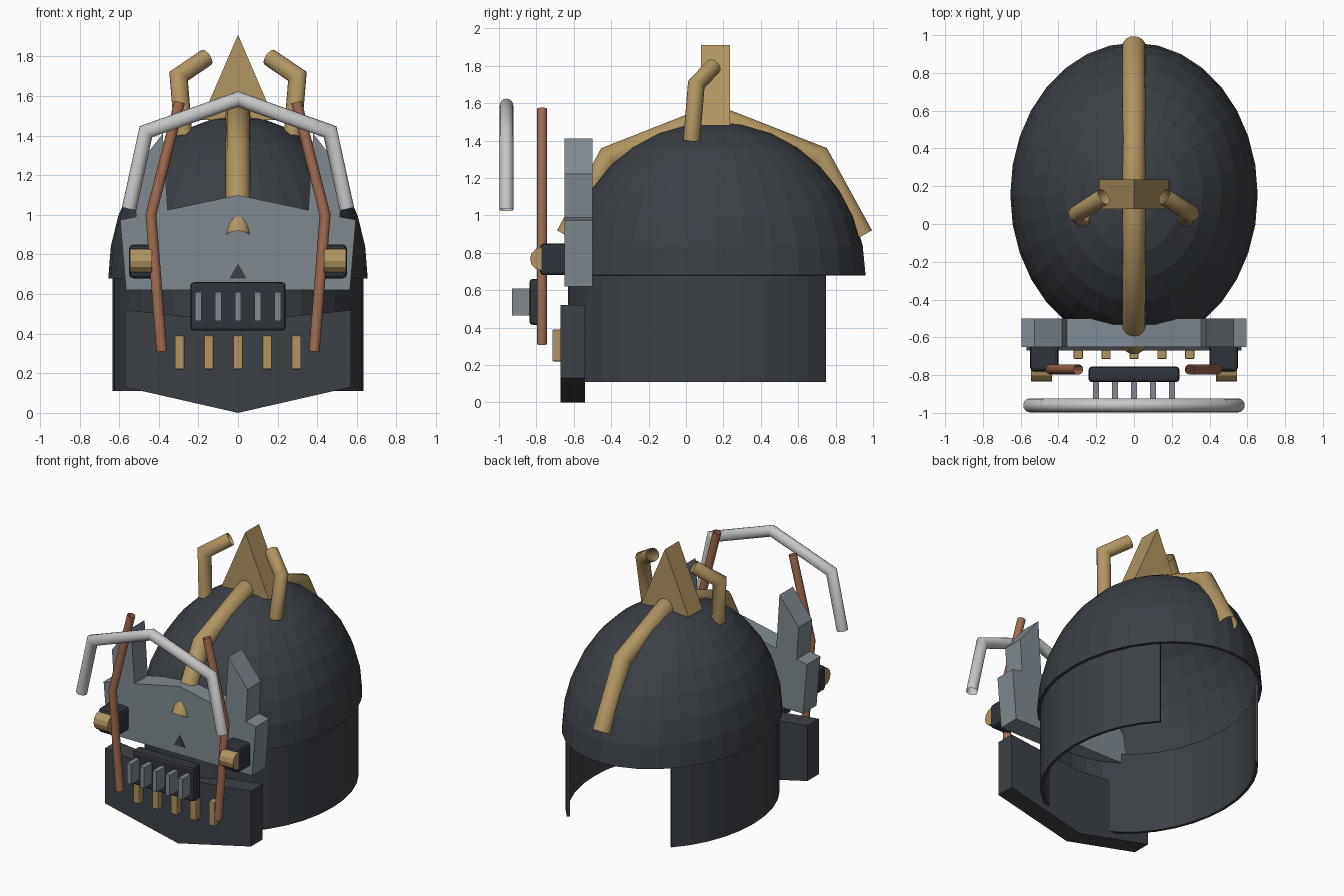
import bpy, bmesh, math
from mathutils import Vector

if "Cube" in bpy.data.objects:
    bpy.data.objects.remove(bpy.data.objects["Cube"])


def material(name, rgb):
    m = bpy.data.materials.new(name)
    m.diffuse_color = (*rgb, 1)
    m.use_nodes = True
    m.node_tree.nodes["Principled BSDF"].inputs["Base Color"].default_value = m.diffuse_color
    return m


DARK = material("dark steel", (0.045, 0.052, 0.062))
BLACK = material("black steel", (0.030, 0.034, 0.043))
GREY = material("grey steel", (0.215, 0.255, 0.285))
GOLD = material("old gold", (0.44, 0.30, 0.12))
COPPER = material("copper", (0.37, 0.15, 0.085))
SILVER = material("silver", (0.56, 0.57, 0.56))


def finish(name, bm, mat, smooth=0, recalc=True):
    if recalc:
        bmesh.ops.recalc_face_normals(bm, faces=bm.faces)
    me = bpy.data.meshes.new(name)
    bm.to_mesh(me)
    bm.free()
    me.materials.append(mat)
    ob = bpy.data.objects.new(name, me)
    bpy.context.collection.objects.link(ob)
    if smooth:
        bpy.context.view_layer.objects.active = ob
        ob.select_set(True)
        bpy.ops.object.shade_smooth_by_angle(angle=math.radians(smooth))
        ob.select_set(False)
    return ob


def solidify(ob, thickness):
    mod = ob.modifiers.new("thickness", 'SOLIDIFY')
    mod.thickness = thickness
    mod.offset = -1


def box(name, x, y, z, mat, bevel=0):
    bm = bmesh.new()
    bmesh.ops.create_cube(bm, size=1)
    for v in bm.verts:
        v.co = Vector([(r[0] + r[1]) / 2 + c * (r[1] - r[0])
                       for c, r in zip(v.co, (x, y, z))])
    ob = finish(name, bm, mat)
    if bevel:
        mod = ob.modifiers.new("bevel", 'BEVEL')
        mod.width, mod.segments = bevel, 2
    return ob


def plate(name, outline, y0, y1, mat):
    """Extrude an x-z outline from y0 to y1."""
    bm = bmesh.new()
    face = bm.faces.new([bm.verts.new((x, y0, z)) for x, z in outline])
    out = bmesh.ops.extrude_face_region(bm, geom=[face])["geom"]
    for v in out:
        if isinstance(v, bmesh.types.BMVert):
            v.co.y = y1
    return finish(name, bm, mat)


def mirrored(half):
    """Close a right-hand outline whose ends lie on the centre line."""
    return half + [(-x, z) for x, z in reversed(half) if x != 0]


def tube(name, points, radius, mat, sides=16):
    """Sweep a ring along a path with mitred corners and open ends."""
    pts = [Vector(p) for p in points]
    dirs = [(b - a).normalized() for a, b in zip(pts, pts[1:])]
    side = dirs[0].orthogonal().normalized()
    up = dirs[0].cross(side)
    bm = bmesh.new()
    ring = [pts[0] + radius * (math.cos(t) * side + math.sin(t) * up)
            for t in (2 * math.pi * i / sides for i in range(sides))]
    rings = [[bm.verts.new(p) for p in ring]]
    for i, d in enumerate(dirs):
        n = (d + dirs[i + 1]).normalized() if i + 1 < len(dirs) else d
        ring = [p + d * ((pts[i + 1] - p).dot(n) / d.dot(n)) for p in ring]
        rings.append([bm.verts.new(p) for p in ring])
    for a, b in zip(rings, rings[1:]):
        for i in range(sides):
            j = (i + 1) % sides
            bm.faces.new((a[i], a[j], b[j], b[i]))
    return finish(name, bm, mat, 75)


# Dome: upper half of a stretched sphere, hollow
bm = bmesh.new()
bmesh.ops.create_uvsphere(bm, u_segments=32, v_segments=16, radius=1)
bmesh.ops.delete(bm, geom=[v for v in bm.verts if v.co.z < -0.01], context='VERTS')
for v in bm.verts:
    v.co = (v.co.x * 0.655, 0.155 + v.co.y * 0.805, 0.68 + v.co.z * 0.82)
solidify(finish("dome", bm, DARK), 0.02)

# Neck guard: curved wall closed at the front, open at the back
bm = bmesh.new()
cols = []
for i in range(29):
    t = math.radians(40 + 10 * i)
    x, y = 0.635 * math.sin(t), 0.15 + 0.78 * math.cos(t)
    cols.append([bm.verts.new((x, y, z)) for z in (0.11, 0.685)])
for a, b in zip(cols, cols[1:]):
    bm.faces.new((a[1], b[1], b[0], a[0]))
solidify(finish("neck_guard", bm, DARK, recalc=False), 0.02)

# Crest strip over the dome, and the spike on top
tube("crest", [(0, -0.635, 0.89), (0, -0.41, 1.31), (0, 0.15, 1.53),
               (0, 0.71, 1.31), (0, 0.94, 0.89)], 0.062, GOLD)
plate("spike", [(-0.185, 1.48), (0.185, 1.48), (0, 1.91)], 0.08, 0.235, GOLD)

# Face plate with raised side fins, and its nose mark
plate("face_plate", mirrored([(0, 0.62), (0.565, 0.62), (0.595, 0.975),
                              (0.515, 0.99), (0.53, 1.22), (0.38, 1.41),
                              (0.355, 1.025), (0, 1.10)]), -0.65, -0.5, GREY)
plate("nose_mark", [(-0.043, 0.68), (0.043, 0.68), (0, 0.755)], -0.656, -0.648, DARK)

# Jaw guard and teeth
plate("jaw_guard", mirrored([(0, 0), (0.57, 0.13), (0.57, 0.52), (0, 0.46)]),
      -0.67, -0.54, DARK)
for i in range(-2, 3):
    x = i * 0.1475
    box("tooth", (x - 0.024, x + 0.024), (-0.715, -0.665), (0.22, 0.39), GOLD, 0.006)

# Mouth grille with upright bars
box("grille_frame", (-0.24, 0.24), (-0.837, -0.755), (0.415, 0.66), BLACK, 0.016)
for i in range(-2, 3):
    x = i * 0.1
    box("grille_bar", (x - 0.016, x + 0.016), (-0.93, -0.83), (0.465, 0.61), GREY)

# Brow bar
tube("brow_bar", [(-0.55, -0.96, 1.03), (-0.465, -0.96, 1.42), (0, -0.96, 1.585),
                  (0.465, -0.96, 1.42), (0.55, -0.96, 1.03)], 0.037, SILVER)

# Paired parts: horns, copper rods, cheek blocks with rollers
for s, label in ((1, "right"), (-1, "left")):
    tube(label + "_horn", [(s * 0.275, 0.03, 1.40), (s * 0.30, 0.055, 1.70),
                           (s * 0.16, 0.145, 1.795)], 0.045, GOLD)
    tube(label + "_rod", [(s * 0.295, -0.77, 1.57), (s * 0.44, -0.77, 1.0),
                          (s * 0.385, -0.77, 0.31)], 0.027, COPPER)
    box(label + "_cheek_block", sorted((s * 0.40, s * 0.55)), (-0.78, -0.62),
        (0.68, 0.85), BLACK, 0.02)
    bm = bmesh.new()
    bmesh.ops.create_cone(bm, cap_ends=True, segments=12, radius1=0.062,
                          radius2=0.062, depth=0.11)
    for v in bm.verts:
        v.co = (s * 0.49 + v.co.z, -0.772 + v.co.x, 0.768 + v.co.y)
    finish(label + "_roller", bm, GOLD)
